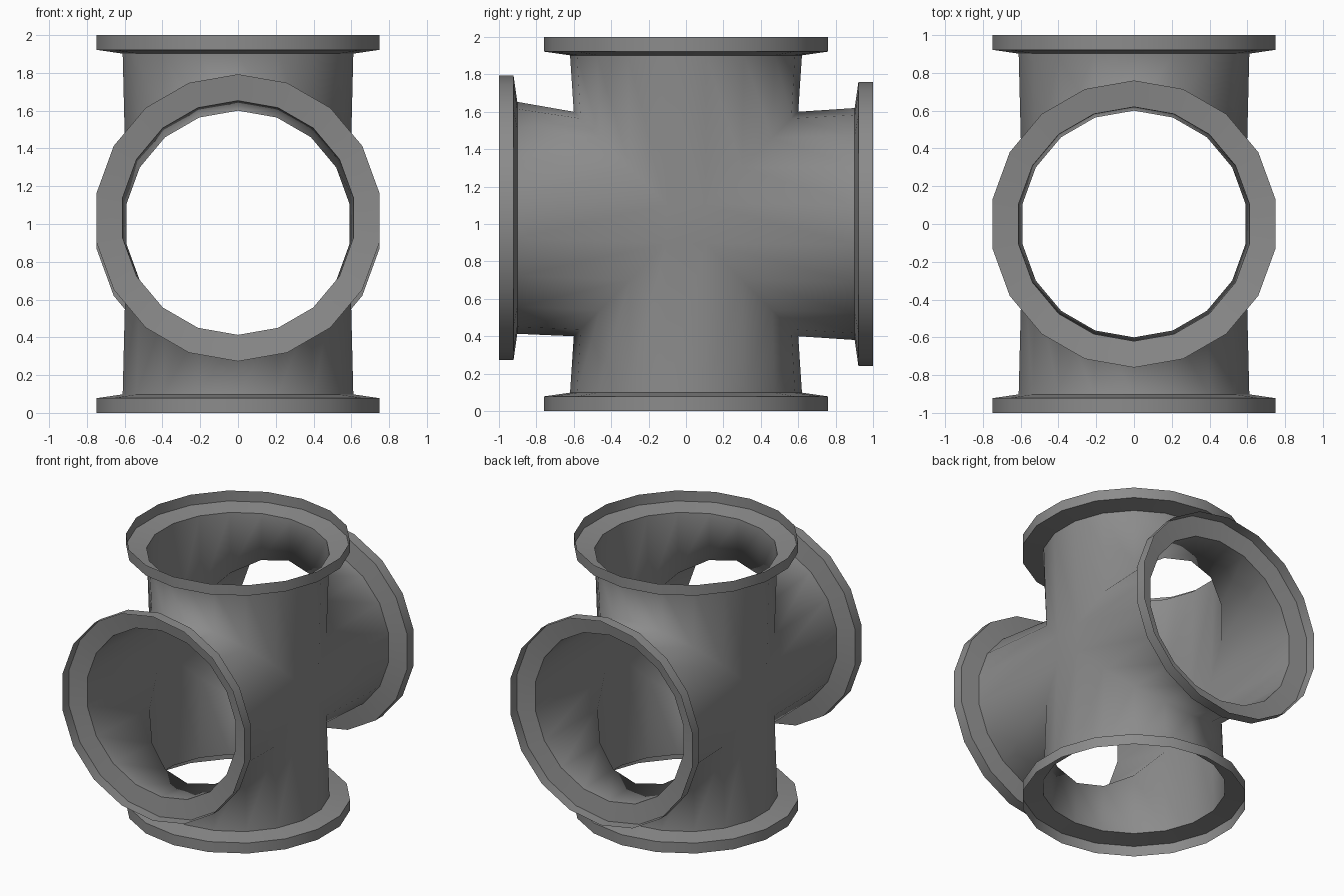
import bpy, bmesh
from math import sin, cos, radians
from mathutils import Vector

SIDES = 18
JOINT_R, END_R, FLANGE_R = 0.6, 0.62, 0.76
CENTRE = Vector((0, 0, 1))
ANGLES = [radians(360 / SIDES * i) for i in range(SIDES)]

if "Cube" in bpy.data.objects:
    bpy.data.objects.remove(bpy.data.objects["Cube"], do_unlink=True)

grey = bpy.data.materials.new("pipe grey")
grey.use_nodes = True
GREY = (0.26, 0.26, 0.26, 1)
grey.diffuse_color = GREY
grey.node_tree.nodes["Principled BSDF"].inputs["Base Color"].default_value = GREY

# Each arm: outward axis, cross axis, sideways shift of its open end
ARMS = [
    (Vector((0, 0, 1)), Vector((0, 1, 0)), 0.0),
    (Vector((0, 0, -1)), Vector((0, 1, 0)), 0.0),
    (Vector((0, -1, 0)), Vector((0, 0, 1)), 0.033),
    (Vector((0, 1, 0)), Vector((0, 0, 1)), 0.0),
]
# Pipe end, sloped flange plate and open rim: radius, distance along the arm
FLANGE_PROFILE = [(END_R, 0.902), (FLANGE_R, 0.922), (FLANGE_R, 1)]


def ring(axis, cross, radius, along, shift):
    """Circle of points round an arm at a distance along it."""
    return [CENTRE + axis * along + Vector((radius * sin(a), 0, 0))
            + cross * (radius * cos(a) + shift) for a in ANGLES]


def mitre(axis, cross):
    """Curve where an arm meets the other pipe."""
    return [CENTRE + axis * (JOINT_R * abs(cos(a))) + Vector((JOINT_R * sin(a), 0, 0))
            + cross * (JOINT_R * cos(a)) for a in ANGLES]


def loft(bm, rings):
    rows = [[bm.verts.new(p) for p in r] for r in rings]
    for lo, hi in zip(rows, rows[1:]):
        for i in range(SIDES):
            j = (i + 1) % SIDES
            bm.faces.new((lo[i], lo[j], hi[j], hi[i]))


def reach(vert):
    """Distance of a vertex from the centre, measured along the arms."""
    return max(abs(vert.co.y), abs(vert.co.z - CENTRE.z))


# Thin-walled cross pipe whose arms flare into open-rimmed flanges
bm = bmesh.new()
for axis, cross, shift in ARMS:
    ends = [ring(axis, cross, r, d, shift) for r, d in FLANGE_PROFILE]
    loft(bm, [mitre(axis, cross)] + ends)
bmesh.ops.remove_doubles(bm, verts=bm.verts, dist=0.0005)

# Small flat patches where the four arms meet at each side
for side in (-1, 1):
    corners = [v for v in bm.verts if v.co.x * side > 0.58 and reach(v) < 0.2]
    bmesh.ops.contextual_create(bm, geom=corners)
bmesh.ops.recalc_face_normals(bm, faces=bm.faces)

# Smooth everywhere except the corners of the flanges
for face in bm.faces:
    face.smooth = True
for edge in bm.edges:
    a, b = (reach(v) for v in edge.verts)
    edge.smooth = not (a > 0.89 and abs(a - b) < 0.001)

mesh = bpy.data.meshes.new("cross_pipe")
bm.to_mesh(mesh)
bm.free()
mesh.materials.append(grey)
pipe = bpy.data.objects.new("cross_pipe", mesh)
bpy.context.collection.objects.link(pipe)
